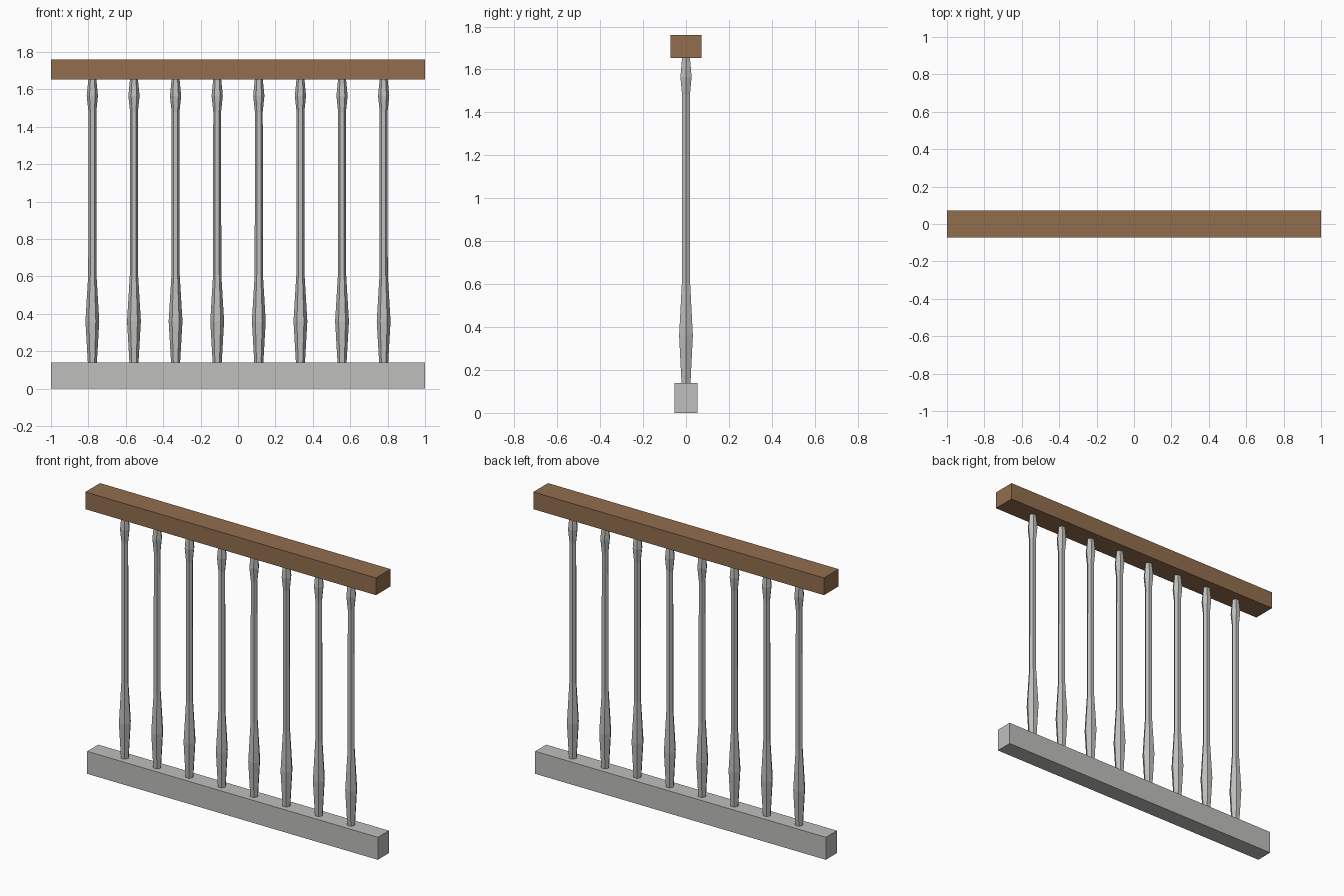
import bpy
import bmesh
from math import cos, sin, tau

cube = bpy.data.objects.get("Cube")
if cube:
    bpy.data.objects.remove(cube, do_unlink=True)


def material(name, rgb):
    mat = bpy.data.materials.new(name)
    mat.use_nodes = True
    color = (*rgb, 1)
    mat.diffuse_color = color
    mat.node_tree.nodes["Principled BSDF"].inputs["Base Color"].default_value = color
    return mat


def add_object(name, bm, mat):
    bmesh.ops.recalc_face_normals(bm, faces=bm.faces)
    mesh = bpy.data.meshes.new(name)
    bm.to_mesh(mesh)
    bm.free()
    mesh.materials.append(mat)
    obj = bpy.data.objects.new(name, mesh)
    bpy.context.collection.objects.link(obj)
    return obj


def beam(name, width, bottom, top, mat):
    bm = bmesh.new()
    bmesh.ops.create_cube(bm, size=1)
    bmesh.ops.scale(bm, vec=(2, width, top - bottom), verts=bm.verts)
    bmesh.ops.translate(bm, vec=(0, 0, (bottom + top) / 2), verts=bm.verts)
    return add_object(name, bm, mat)


def turned(name, profile, sides, mat):
    """Stack polygon rings along z from (radius, height) pairs."""
    bm = bmesh.new()
    rings = [[bm.verts.new((r * cos(tau * i / sides), r * sin(tau * i / sides), z))
              for i in range(sides)] for r, z in profile]
    for low, high in zip(rings, rings[1:]):
        for i in range(sides):
            j = (i + 1) % sides
            bm.faces.new((low[i], low[j], high[j], high[i]))
    bm.faces.new(rings[0])
    bm.faces.new(rings[-1])
    return add_object(name, bm, mat)


wood = material("brown wood", (0.29, 0.155, 0.076))
paint = material("pale grey paint", (0.52, 0.52, 0.505))

# Handrail and bottom rail
beam("handrail", 0.144, 1.653, 1.76, wood)
beam("bottom_rail", 0.108, 0, 0.14, paint)

# Six-sided balusters with a long lower swell and a small upper one
profile = [(0.024, 0.135), (0.037, 0.36), (0.022, 0.61),
           (0.021, 1.48), (0.03, 1.565), (0.021, 1.657)]
count, spacing = 8, 0.2225
first = turned("baluster_1", profile, 6, paint)
first.location.x = -spacing * (count - 1) / 2
for n in range(1, count):
    copy = bpy.data.objects.new(f"baluster_{n + 1}", first.data)
    copy.location.x = first.location.x + n * spacing
    bpy.context.collection.objects.link(copy)
